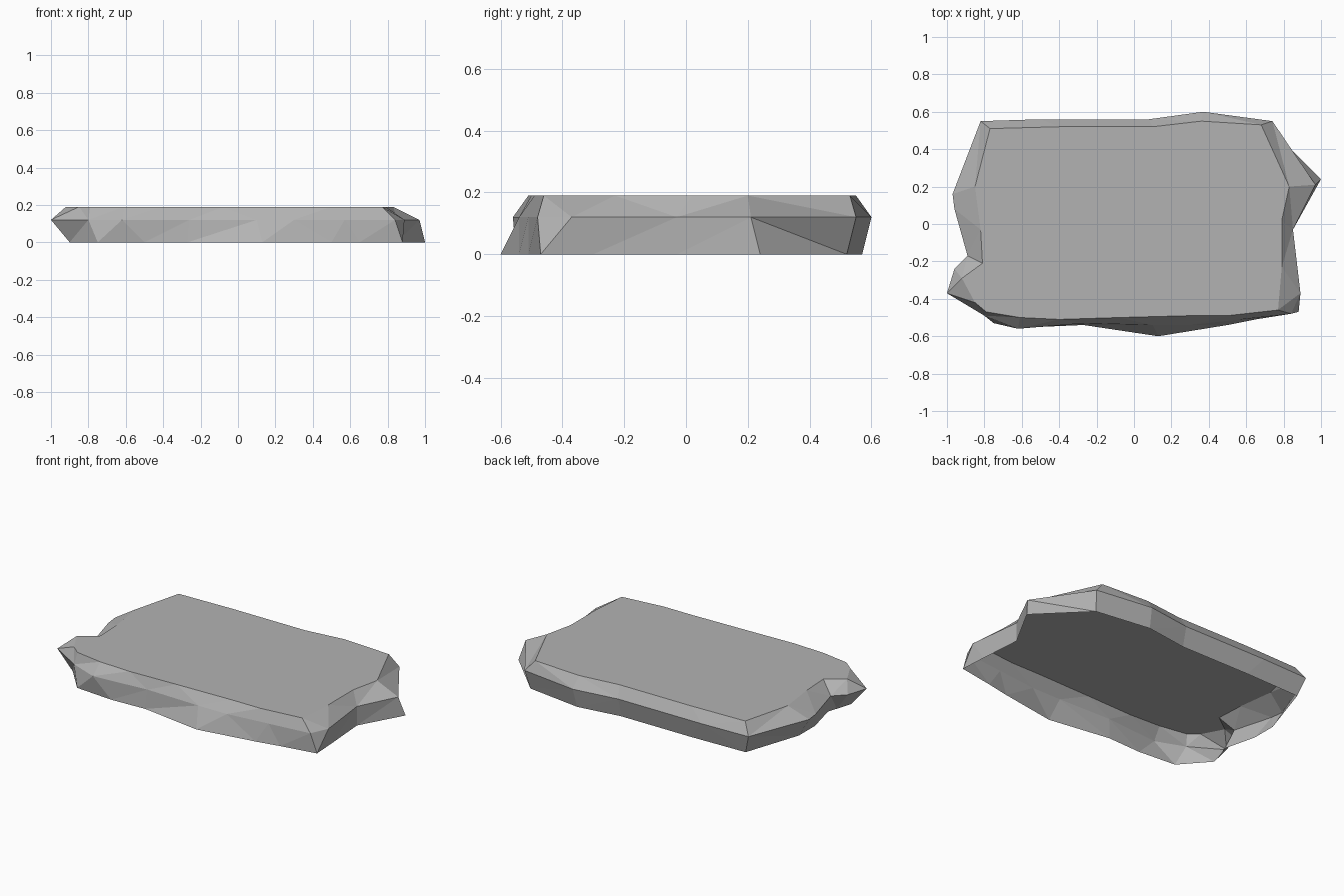
import bpy
import bmesh

# Remove the default object only
default_cube = bpy.data.objects.get("Cube")
if default_cube:
    bpy.data.objects.remove(default_cube, do_unlink=True)


def make_material(name, colour):
    material = bpy.data.materials.new(name)
    material.use_nodes = True
    material.diffuse_color = colour
    shader = material.node_tree.nodes["Principled BSDF"]
    shader.inputs["Base Color"].default_value = colour
    return material


# Outlines run counter-clockwise from the front corner at -x;
# the three outlines share the same stations so walls bridge one to one.
ground_outline = [
    (-.75, -.53), (-.5, -.55), (-.27, -.54), (.13, -.6), (.5, -.54),
    (.65, -.51), (.88, -.47), (.87, -.3), (.85, -.03), (1, .24),
    (.72, .52), (.36, .57), (.08, .53), (-.4, .53), (-.78, .52),
    (-.9, .16), (-.9, 0), (-.85, -.2), (-.87, -.26), (-.9, -.36),
]
belt_outline = [
    (-.8, -.49), (-.62, -.56), (-.26, -.53), (.1, -.54), (.3, -.54),
    (.57, -.51), (.84, -.48), (.89, -.37), (.85, -.03), (.97, .21),
    (.74, .55), (.37, .6), (.08, .56), (-.5, .56), (-.82, .55),
    (-.97, .16), (-.96, .08), (-.89, -.17), (-.96, -.24), (-1, -.37),
]
rim_outline = [
    (-.79, -.47), (-.61, -.5), (-.4, -.51), (-.08, -.5), (.3, -.49),
    (.5, -.49), (.77, -.46), (.79, -.23), (.79, .02), (.83, .2),
    (.68, .53), (.36, .55), (.1, .52), (-.4, .52), (-.77, .51),
    (-.85, .2), (-.82, -.03), (-.81, -.21), (-.92, -.29), (-.85, -.42),
]


def add_ring(mesh, outline, height):
    return [mesh.verts.new((x, y, height)) for x, y in outline]


def bridge_rings(mesh, lower, upper):
    walls = []
    for index, start in enumerate(lower):
        following = (index + 1) % len(lower)
        walls.append(mesh.faces.new(
            (start, lower[following], upper[following], upper[index])))
    return walls


# Rock slab: chipped walls in two bands, flat top, hollow underside
slab_mesh = bmesh.new()
ground_ring = add_ring(slab_mesh, ground_outline, 0)
belt_ring = add_ring(slab_mesh, belt_outline, .12)
rim_ring = add_ring(slab_mesh, rim_outline, .19)
chipped_walls = bridge_rings(slab_mesh, ground_ring, belt_ring)
chipped_walls += bridge_rings(slab_mesh, belt_ring, rim_ring)
slab_mesh.faces.new(rim_ring)

# Split the warped wall quads into flat chips
bmesh.ops.triangulate(slab_mesh, faces=chipped_walls, quad_method="SHORT_EDGE")

mesh_data = bpy.data.meshes.new("rock_slab")
slab_mesh.to_mesh(mesh_data)
slab_mesh.free()
mesh_data.materials.append(make_material("stone_grey", (.45, .45, .45, 1)))
rock_slab = bpy.data.objects.new("rock_slab", mesh_data)
bpy.context.collection.objects.link(rock_slab)
